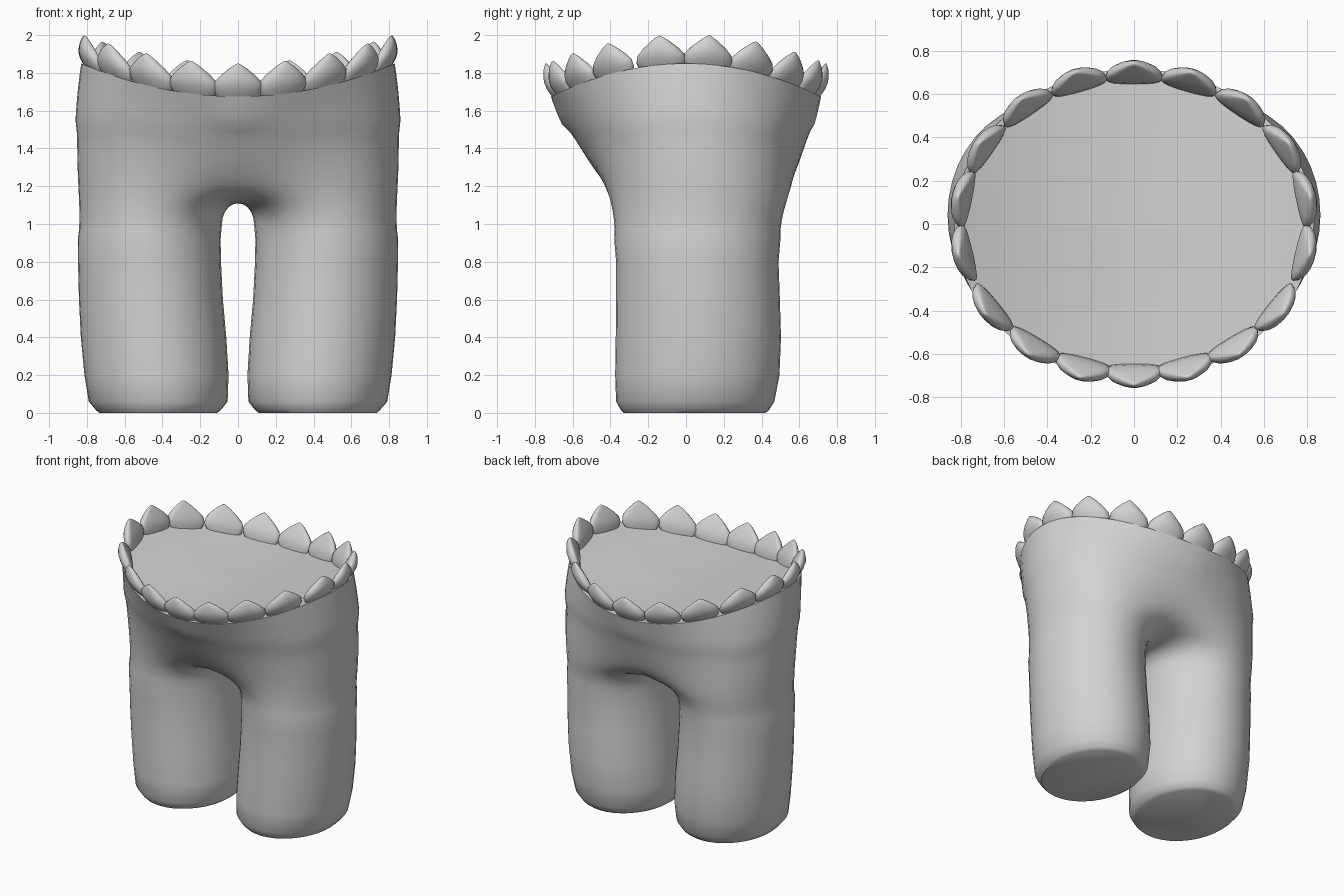
import bpy, bmesh, math

if "Cube" in bpy.data.objects:
    bpy.data.objects.remove(bpy.data.objects["Cube"])

RX, RY = 0.83, 0.715      # waist rim radii
SPLIT = math.radians(125)  # leg angle where the outer arc ends
M, K = 28, 10              # segments on outer arc / inner arc

cloth = bpy.data.materials.new("plain grey")
cloth.diffuse_color = (0.65, 0.65, 0.65, 1)
cloth.use_nodes = True
cloth.node_tree.nodes["Principled BSDF"].inputs["Base Color"].default_value = cloth.diffuse_color


def lerp(a, b, t):
    return a + (b - a) * t


def rim_z(x):
    return 1.675 + 0.175 * min(1.0, (x / RX) ** 2)


def finish(name, bm, angle):
    bmesh.ops.remove_doubles(bm, verts=bm.verts, dist=0.0005)
    bmesh.ops.recalc_face_normals(bm, faces=bm.faces)
    mesh = bpy.data.meshes.new(name)
    bm.to_mesh(mesh)
    bm.free()
    mesh.materials.append(cloth)
    ob = bpy.data.objects.new(name, mesh)
    bpy.context.collection.objects.link(ob)
    bpy.ops.object.select_all(action='DESELECT')
    ob.select_set(True)
    bpy.context.view_layer.objects.active = ob
    bpy.ops.object.shade_smooth_by_angle(angle=math.radians(angle))
    return ob


def bridge(bm, a, b, closed):
    n = len(a)
    for i in range(n if closed else n - 1):
        j = (i + 1) % n
        bm.faces.new((a[i], a[j], b[j], b[i]))


# leg angles: outer arc front to back, then inner arc back to front
outer = [-SPLIT + 2 * SPLIT * i / M for i in range(M + 1)]
inner = [SPLIT + (2 * math.pi - 2 * SPLIT) * i / K for i in range(1, K)]


def leg_ring(z, x0, x1, y0, y1):
    return [((x0 + x1) / 2 + (x1 - x0) / 2 * math.cos(t),
             (y0 + y1) / 2 + (y1 - y0) / 2 * math.sin(t), z) for t in outer + inner]


# legs: height, inner x, outer x, front y, back y
rings = [leg_ring(*r) for r in (
    (0.0, 0.11, 0.735, -0.33, 0.42), (0.015, 0.09, 0.752, -0.345, 0.44),
    (0.06, 0.055, 0.79, -0.37, 0.468), (0.2, 0.05, 0.813, -0.375, 0.495),
    (0.4, 0.062, 0.832, -0.372, 0.503), (0.6, 0.08, 0.842, -0.37, 0.497),
    (0.8, 0.09, 0.847, -0.37, 0.49), (0.92, 0.092, 0.848, -0.38, 0.5),
    (1.0, 0.085, 0.85, -0.39, 0.513))]

# crotch: outer arc pulled to the middle, inner arc becomes a saddle line
crotch = []
for i, t in enumerate(outer):
    u4 = (2 * i / M - 1) ** 4
    x = 0.467 + 0.385 * math.cos(t) - (0.467 + 0.385 * math.cos(SPLIT)) * u4
    y = 0.07 + 0.475 * math.sin(t) + math.copysign(0.05 * u4, t)
    crotch.append((x, y, 1.13 + 0.05 * u4))
front, back = crotch[0], crotch[M]
for i in range(1, K):
    s = i / K
    crotch.append((0, lerp(back[1], front[1], s), 1.11 + 0.07 * (2 * s - 1) ** 4))
base = rings[-1]
for k in range(1, 6):
    a = math.pi / 2 * k / 5
    ring = []
    for i, (p, q) in enumerate(zip(base, crotch)):
        e = (2 * i / M - 1) ** 4 if i <= M else 1
        fx, fz = lerp(k / 5, 1 - math.cos(a), e), lerp(k / 5, math.sin(a), e)
        ring.append((lerp(p[0], q[0], fx), lerp(p[1], q[1], fx), lerp(p[2], q[2], fz)))
    rings.append(ring)

bm = bmesh.new()
loops = [[bm.verts.new(p) for p in r] for r in rings]
bm.faces.new(loops[0])
for a, b in zip(loops, loops[1:]):
    bridge(bm, a, b, True)

# hips: flare from the crotch up to the oval, saddle-shaped rim
prev = loops[-1][:M + 1]
STEPS = 12
for k in range(1, STEPS + 1):
    s = k / STEPS
    row = []
    for i in range(M + 1):
        u = 2 * i / M - 1
        p = crotch[i]
        ph = u * math.pi / 2
        q = (RX * math.cos(ph), RY * math.sin(ph))
        q = (q[0], q[1], rim_z(q[0]))
        f = 0.12 + 0.6 * u ** 4
        c = (lerp(p[0], q[0], f) + 0.035 * math.cos(ph), lerp(p[1], q[1], f),
             lerp(p[2], q[2], 0.5 - 0.12 * u ** 4))
        row.append(bm.verts.new([(1 - s) ** 2 * p[n] + 2 * s * (1 - s) * c[n] + s * s * q[n]
                                 for n in range(3)]))
    row[0].co.x = row[M].co.x = 0
    bridge(bm, prev, row, False)
    prev = row

# closed top following the saddle
for f in (0.94, 0.75, 0.5, 0.25, 0.0):
    row = []
    for i in range(M + 1):
        ph = (2 * i / M - 1) * math.pi / 2
        x = 0 if i in (0, M) else RX * f * math.cos(ph)
        row.append(bm.verts.new((x, RY * f * math.sin(ph), rim_z(x))))
    bridge(bm, prev, row, False)
    prev = row
bmesh.ops.remove_doubles(bm, verts=bm.verts, dist=0.0005)

# mirror to the other side
geo = bmesh.ops.duplicate(bm, geom=bm.verts[:] + bm.edges[:] + bm.faces[:])["geom"]
for v in geo:
    if isinstance(v, bmesh.types.BMVert):
        v.co.x = -v.co.x
bmesh.ops.remove_doubles(bm, verts=bm.verts, dist=0.0005)

# soften the join of legs and hips, keeping the arch between the legs
soft = [v for v in bm.verts if 0.93 < v.co.z < 1.5
        and not (abs(v.co.x) < 0.12 and -0.28 < v.co.y < 0.4 and v.co.z < 1.2)]
for _ in range(10):
    bmesh.ops.smooth_vert(bm, verts=soft, factor=0.5,
                          use_axis_x=True, use_axis_y=True, use_axis_z=True)
finish("trousers", bm, 42)

# scalloped rim: height, half width, inner offset, outer offset
PETAL = ((-0.03, 0.09, -0.07, -0.03), (0.0, 0.118, -0.07, -0.004), (0.035, 0.135, -0.068, 0.018),
         (0.07, 0.127, -0.058, 0.03), (0.105, 0.095, -0.04, 0.031),
         (0.14, 0.053, -0.018, 0.025), (0.16, 0.024, -0.004, 0.018), (0.17, 0.006, 0.004, 0.012))
ANGLES = (0, 18.5, 38, 59, 80, 101.5, 125, 145, 163, 180)
N = 18
bm = bmesh.new()
for deg in ANGLES + tuple(-d for d in ANGLES[1:-1]):
    a = math.radians(deg)
    cx, cy = RX * math.sin(a), RY * math.cos(a)
    nx, ny = cx / RX ** 2, cy / RY ** 2
    ln = math.hypot(nx, ny)
    nx, ny = nx / ln, ny / ln
    tall = 0.9 + 0.12 * ny * ny
    prev = None
    for h, w, yi, yo in PETAL:
        lean = (0.032 * ny * ny - 0.015) * max(h, 0) / 0.17
        row = []
        for i in range(N):
            t = 2 * math.pi * i / N
            s = math.sin(t)
            # rounded outside, nearly flat inside
            mid = lerp(yi, yo, 0.25)
            d = mid + ((yo - mid) * s if s > 0 else (yi - mid) * abs(s) ** 0.6) + lean
            x = cx + nx * d + ny * w * math.cos(t)
            y = cy + ny * d - nx * w * math.cos(t)
            row.append(bm.verts.new((x, y, lerp(rim_z(cx), rim_z(x), 0.8) + h * tall)))
        if prev:
            bridge(bm, prev, row, True)
        else:
            bm.faces.new(row)
        prev = row
    bm.faces.new(prev)
finish("petal_rim", bm, 70)
